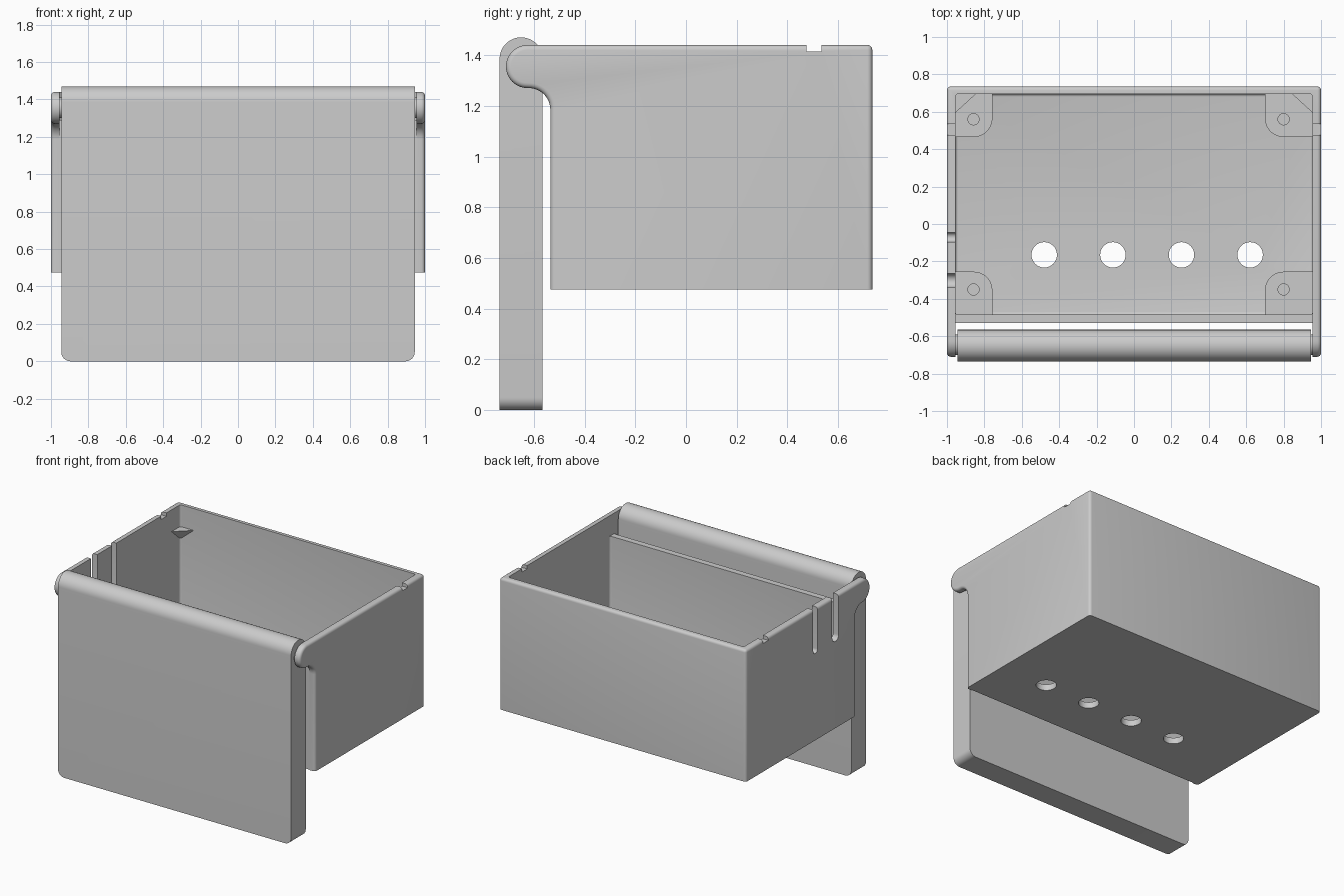
import bpy, bmesh
from math import sin, cos, pi, radians

if "Cube" in bpy.data.objects:
    bpy.data.objects.remove(bpy.data.objects["Cube"], do_unlink=True)

grey = bpy.data.materials.new("light grey plastic")
grey.use_nodes = True
grey.diffuse_color = (0.6, 0.6, 0.6, 1)
grey.node_tree.nodes["Principled BSDF"].inputs["Base Color"].default_value = (0.6, 0.6, 0.6, 1)


def arc(u, v, r, start, end, n=12):
    angles = [radians(start + (end - start) * i / n) for i in range(n + 1)]
    return [(u + r * cos(a), v + r * sin(a)) for a in angles]


def prism(name, profile, axis, lo, hi, bevel=0, pick=None, segments=4):
    """Extrude a closed profile along x (profile in yz) or z (profile in xy)."""
    place = (lambda p, h: (h, *p)) if axis == "x" else (lambda p, h: (*p, h))
    bm = bmesh.new()
    low, high = ([bm.verts.new(place(p, h)) for p in profile] for h in (lo, hi))
    bm.faces.new(low)
    bm.faces.new(high)
    n = len(profile)
    for i in range(n):
        j = (i + 1) % n
        bm.faces.new((low[i], low[j], high[j], high[i]))
    bmesh.ops.recalc_face_normals(bm, faces=bm.faces)
    if bevel:
        edges = [e for e in bm.edges if pick is None or pick(e)]
        bmesh.ops.bevel(bm, geom=edges, offset=bevel, segments=segments,
                        profile=0.5, affect="EDGES", clamp_overlap=True)
    mesh = bpy.data.meshes.new(name)
    bm.to_mesh(mesh)
    bm.free()
    mesh.materials.append(grey)
    obj = bpy.data.objects.new(name, mesh)
    bpy.context.collection.objects.link(obj)
    return obj


def rect(a0, b0, a1, b1):
    return [(a0, b0), (a1, b0), (a1, b1), (a0, b1)]


def activate(obj):
    bpy.ops.object.select_all(action="DESELECT")
    obj.select_set(True)
    bpy.context.view_layer.objects.active = obj


def cut(obj, cutter):
    activate(obj)
    mod = obj.modifiers.new("cut", "BOOLEAN")
    mod.operation = "DIFFERENCE"
    mod.solver = "EXACT"
    mod.object = cutter
    bpy.ops.object.modifier_apply(modifier=mod.name)
    bpy.data.objects.remove(cutter, do_unlink=True)


def smooth(obj):
    activate(obj)
    bpy.ops.object.shade_smooth_by_angle(angle=radians(35))


FLOOR, BASE, TOP = 0.52, 0.475, 1.44
FRONT, BACK = -0.535, 0.735
EAR_Y, EAR_Z, EAR_R = -0.625, 1.355, 0.085

# Box body: side outline with hinge ears, rounded on the outer rim
outline = [(FRONT, BASE), (BACK, BASE), (BACK, TOP)]
outline += arc(EAR_Y, EAR_Z, EAR_R, 90, 270, 20)
outline += arc(FRONT - EAR_R, EAR_Z - 2 * EAR_R, EAR_R, 90, 0)[1:]


def outer_rim(e):
    a, b = (v.co for v in e.verts)
    if max(a.z, b.z) < BASE + 0.01:
        return False
    across = abs(a.x - b.x) > 1
    return not across or min(a.y, b.y) > BACK - 0.01 and min(a.z, b.z) > TOP - 0.01


box = prism("box_body", outline, "x", -1, 1, 0.02, outer_rim)

# Interior, clear space between the ears, and lowered front wall
cut(box, prism("cavity", rect(-0.955, -0.485, 0.955, 0.695), "z", FLOOR, 2, 0.015))
cut(box, prism("front_gap", rect(-0.955, -1, 0.955, -0.53), "z", 0, 2))
cut(box, prism("front_wall_drop", rect(-0.955, -0.9, 0.955, -0.4), "z", 1.29, 2))

# Small rim notches on both sides
cut(box, prism("rim_notch", rect(0.475, 1.415, 0.535, 2), "x", -1.1, 1.1))

# Cable slots in one side wall
for y, r in ((-0.07, 0.025), (-0.302, 0.037)):
    slot = arc(y, 1.11 + r, r, 180, 360) + [(y + r, 2), (y - r, 2)]
    cut(box, prism("cable_slot", slot, "x", -1.1, -0.9))

# Round holes in the floor
for i in range(4):
    hole = arc(-0.48 + 0.367 * i, -0.165, 0.068, 0, 360, 32)[:-1]
    cut(box, prism("floor_hole", hole, "z", 0.3, 0.7))
smooth(box)

# Corner posts with screw holes
for side, sx, xw, xi, hx in (("right", -1, -0.965, -0.757, -0.858),
                             ("left", 1, 0.965, 0.70, 0.80)):
    for end, sy, yw, yi, hy in (("back", 1, 0.705, 0.465, 0.56),
                                ("front", -1, -0.495, -0.255, -0.35)):
        r = 0.1
        corner = [(xi + sx * r * (1 - cos(t)), yi + sy * r * (1 - sin(t)))
                  for t in (pi / 2 * i / 10 for i in range(11))]
        post = prism(f"{end}_{side}_post", [(xw, yw), (xi, yw)] + corner + [(xw, yi)],
                     "z", FLOOR - 0.02, 0.6)
        cut(post, prism("screw_hole", arc(hx, hy, 0.03, 0, 360, 24)[:-1], "z", 0.54, 1))
        smooth(post)

# Triangular corner tabs below the back rim
for side, s in (("left", 1), ("right", -1)):
    bm = bmesh.new()
    tip = [bm.verts.new(c) for c in ((s * 0.96, 0.70, 1.28), (s * 0.84, 0.70, 1.28),
                                     (s * 0.96, 0.59, 1.28), (s * 0.96, 0.70, 1.18))]
    bmesh.ops.convex_hull(bm, input=tip)
    bmesh.ops.recalc_face_normals(bm, faces=bm.faces)
    mesh = bpy.data.meshes.new(f"{side}_corner_tab")
    bm.to_mesh(mesh)
    bm.free()
    mesh.materials.append(grey)
    bpy.context.collection.objects.link(bpy.data.objects.new(mesh.name, mesh))

# Hanging front flap with a round top and rounded lower corners
flap_profile = [(-0.735, 0), (-0.565, 0)] + arc(-0.65, 1.385, 0.085, 0, 180, 24)
flap = prism("front_flap", flap_profile, "x", -0.945, 0.945, 0.05,
             lambda e: all(v.co.z < 0.01 for v in e.verts)
             and abs(e.verts[0].co.x - e.verts[1].co.x) < 0.01, 8)
smooth(flap)

# Hinge pins joining the flap to the ears
for side, s in (("left", 1), ("right", -1)):
    pin = prism(f"{side}_hinge_pin", arc(-0.645, EAR_Z, 0.055, 0, 360, 32)[:-1],
                "x", *sorted((s * 0.92, s * 0.97)))
    smooth(pin)
